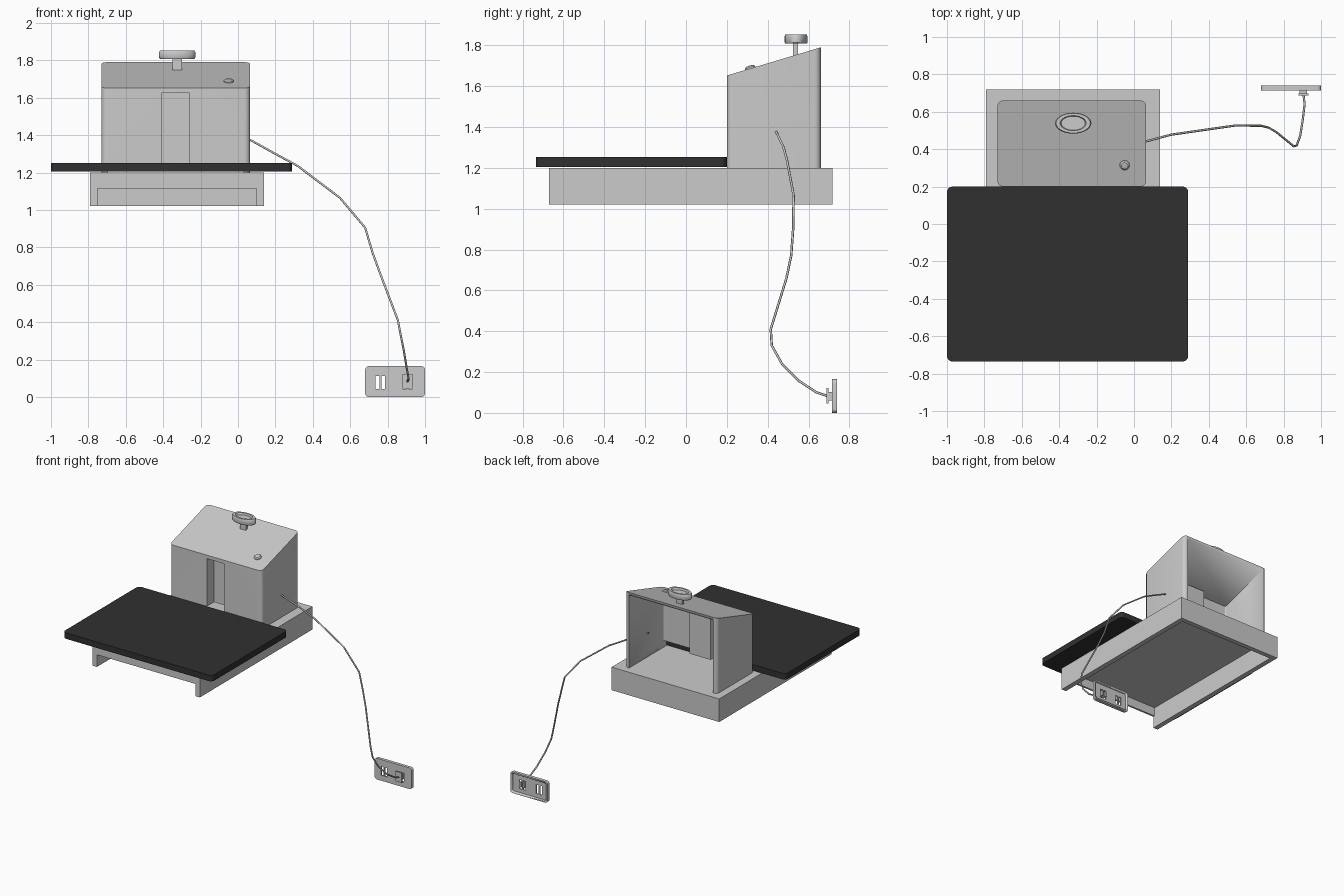
import bpy, bmesh, math
from mathutils import Matrix, Vector

if "Cube" in bpy.data.objects:
    bpy.data.objects.remove(bpy.data.objects["Cube"])


def finish(name, bm, smooth=False):
    bmesh.ops.recalc_face_normals(bm, faces=bm.faces[:])
    me = bpy.data.meshes.new(name)
    bm.to_mesh(me)
    bm.free()
    ob = bpy.data.objects.new(name, me)
    bpy.context.collection.objects.link(ob)
    if smooth:
        bpy.ops.object.select_all(action='DESELECT')
        ob.select_set(True)
        bpy.context.view_layer.objects.active = ob
        bpy.ops.object.shade_smooth_by_angle(angle=math.radians(35))
    return ob


def box(name, x0, x1, y0, y1, z0, z1):
    bm = bmesh.new()
    m = Matrix.Translation(((x0 + x1) / 2, (y0 + y1) / 2, (z0 + z1) / 2))
    bmesh.ops.create_cube(bm, size=1, matrix=m @ Matrix.Diagonal((x1 - x0, y1 - y0, z1 - z0, 1)))
    return finish(name, bm)


def rounded(name, a0, a1, b0, b1, r, low, high, place=lambda a, b, c: (a, b, c)):
    """Rounded rectangle prism; high is a function of the in-plane position."""
    pts = []
    for i, (ca, cb) in enumerate([(a1 - r, b1 - r), (a0 + r, b1 - r), (a0 + r, b0 + r), (a1 - r, b0 + r)]):
        for k in range(7):
            t = math.pi / 2 * (i + k / 6)
            pts.append((ca + r * math.cos(t), cb + r * math.sin(t)))
    bm = bmesh.new()
    bot = [bm.verts.new(place(a, b, low)) for a, b in pts]
    top = [bm.verts.new(place(a, b, high(a, b))) for a, b in pts]
    bm.faces.new(bot)
    bm.faces.new(top)
    n = len(pts)
    for i in range(n):
        bm.faces.new((bot[i], bot[(i + 1) % n], top[(i + 1) % n], top[i]))
    return finish(name, bm, True)


def lathe(name, profile, matrix, steps=40):
    bm = bmesh.new()
    vs = [bm.verts.new((r, 0, z)) for r, z in profile]
    es = [bm.edges.new(p) for p in zip(vs, vs[1:])]
    bmesh.ops.spin(bm, geom=vs + es, cent=(0, 0, 0), axis=(0, 0, 1), angle=2 * math.pi, steps=steps)
    bmesh.ops.remove_doubles(bm, verts=bm.verts[:], dist=1e-5)
    bm.transform(matrix)
    return finish(name, bm, True)


def cut(ob, *cutters):
    for c in cutters:
        c.hide_render = True
        mod = ob.modifiers.new("cut", 'BOOLEAN')
        mod.operation, mod.solver, mod.object = 'DIFFERENCE', 'EXACT', c
        bpy.context.view_layer.objects.active = ob
        bpy.ops.object.modifier_apply(modifier=mod.name)
        bpy.data.objects.remove(c)


def roof(a, b):
    return 1.652 + (b - 0.2) * 0.30


# Base: open-bottomed tray with a low gap in its front wall
base = box("base", -0.79, 0.14, -0.67, 0.718, 1.02, 1.2)
cut(base,
    box("cut_inside", -0.75, 0.1, -0.655, 0.68, 0.9, 1.185),
    box("cut_front", -0.7501, 0.1001, -0.8, -0.6, 0.9, 1.115))

# Dark front tray
tray = rounded("tray", -1, 0.29, -0.735, 0.2, 0.03, 1.205, lambda a, b: 1.252)
dark = bpy.data.materials.new("dark")
dark.diffuse_color = (0.03, 0.03, 0.03, 1)
dark.use_nodes = True
dark.node_tree.nodes["Principled BSDF"].inputs["Base Color"].default_value = dark.diffuse_color
tray.data.materials.append(dark)

# Housing: sloped hood, open at the back and underneath
housing = rounded("housing", -0.73, 0.065, 0.2, 0.66, 0.03, 1.2, roof)
hollow = rounded("cut_hollow", -0.695, 0.03, 0.232, 0.9, 0.01, 1.1, lambda a, b: roof(a, b) - 0.02)
cut(housing, hollow,
    box("cut_sill", -0.695, 0.03, 0.1, 0.3, 1.1, 1.252),
    box("cut_slot", -0.41, -0.26, 0.1, 0.28, 1.2, 1.625))

# Recessed chute behind the slot
for side, x in (("left", -0.425), ("right", -0.26)):
    box("chute_" + side, x, x + 0.015, 0.225, 0.305, 1.25, 1.64)
box("chute_back", -0.41, -0.26, 0.29, 0.305, 1.25, 1.64)
box("chute_top", -0.41, -0.26, 0.225, 0.29, 1.625, 1.64)

# Oval knob with dished top, on a stem
knob = [(0, 1.808), (0.94, 1.808), (1, 1.815), (1, 1.843), (0.94, 1.853),
        (0.72, 1.853), (0.66, 1.838), (0, 1.838)]
lathe("knob", knob, Matrix.Translation((-0.325, 0.539, 0)) @ Matrix.Diagonal((0.097, 0.056, 1, 1)))
box("knob_stem", -0.35, -0.30, 0.525, 0.548, 1.745, 1.812)

# Push button set on the slope
tilt = Matrix.Rotation(math.atan(0.30), 4, 'X')
lathe("button", [(0, -0.005), (0.027, -0.005), (0.026, 0.006), (0.018, 0.013), (0, 0.015)],
      Matrix.Translation((-0.05, 0.315, roof(0, 0.315))) @ tilt, 24)

# Power cable
path = [(0.02, .435, 1.39), (0.065, .442, 1.375), (0.2, .478, 1.30), (0.32, .495, 1.235),
        (0.545, .527, 1.065), (0.68, .525, 0.905), (0.72, .515, 0.77), (0.76, .492, 0.66),
        (0.855, .415, 0.41), (0.87, .42, 0.33), (0.888, .47, 0.24), (0.902, .555, 0.155),
        (0.912, .64, 0.10), (0.906, .695, 0.082)]
cu = bpy.data.curves.new("cable", 'CURVE')
cu.dimensions = '3D'
cu.bevel_depth = 0.006
cu.bevel_resolution = 1
cu.use_fill_caps = True
sp = cu.splines.new('POLY')
sp.points.add(len(path) - 1)
for p, co in zip(sp.points, path):
    p.co = (*co, 1)
bpy.context.collection.objects.link(bpy.data.objects.new("cable", cu))

# Wall outlet: thin shell, hollow behind, with two pairs of slots
upright = lambda a, b, c: (a, c, b)
outlet = rounded("outlet", 0.68, 1.0, 0, 0.165, 0.02, 0.715, lambda a, b: 0.74, upright)
slots = [box("cut_pin", x, x + 0.021, 0.6, 0.8, 0.042, 0.112) for x in (0.735, 0.766, 0.88, 0.911)]
cut(outlet, rounded("cut_back", 0.692, 0.988, 0.012, 0.153, 0.012, 0.725, lambda a, b: 0.8, upright), *slots)

# Plug with flange, body and prongs
box("plug_flange", 0.88, 0.932, 0.688, 0.697, 0.045, 0.122)
box("plug_body", 0.89, 0.922, 0.697, 0.715, 0.063, 0.103)
for i, x in enumerate((0.884, 0.912)):
    box("plug_prong_%d" % i, x, x + 0.014, 0.69, 0.735, 0.06, 0.1)
